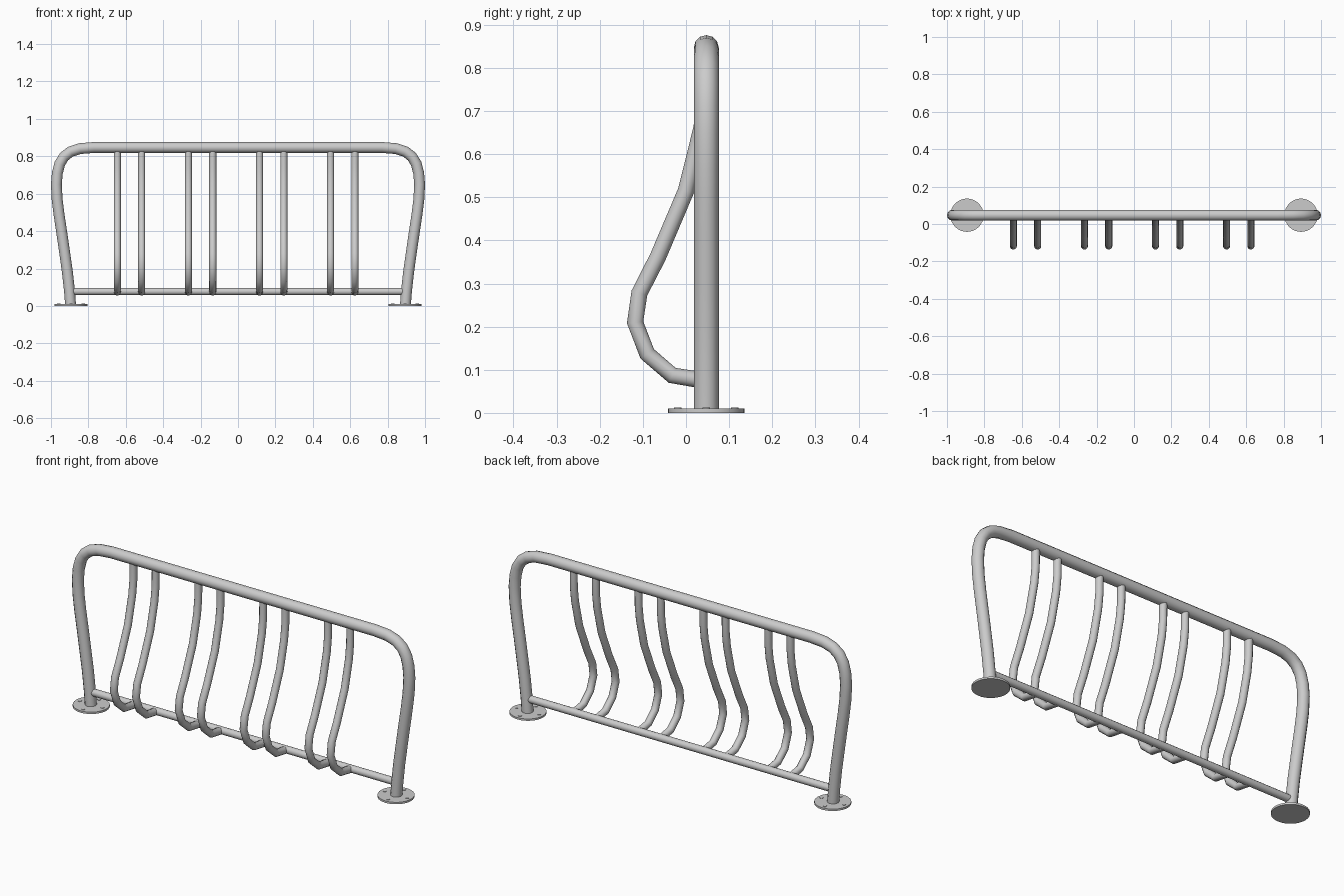
import bpy
import math

if "Cube" in bpy.data.objects:
    bpy.data.objects.remove(bpy.data.objects["Cube"])

Y = 0.047  # plane of the frame


def smooth(obj, angle=50):
    bpy.ops.object.select_all(action='DESELECT')
    obj.select_set(True)
    bpy.context.view_layer.objects.active = obj
    bpy.ops.object.shade_smooth_by_angle(angle=math.radians(angle))


def tube(name, points, radius):
    """Sweep a 12-sided round tube along a path."""
    curve = bpy.data.curves.new(name, 'CURVE')
    curve.dimensions = '3D'
    curve.bevel_depth = radius
    curve.bevel_resolution = 4
    curve.use_fill_caps = True
    spline = curve.splines.new('POLY')
    spline.points.add(len(points) - 1)
    for p, co in zip(spline.points, points):
        p.co = (*co, 1)
    obj = bpy.data.objects.new(name, curve)
    bpy.context.collection.objects.link(obj)
    bpy.ops.object.select_all(action='DESELECT')
    obj.select_set(True)
    bpy.context.view_layer.objects.active = obj
    bpy.ops.object.convert(target='MESH')
    obj = bpy.context.view_layer.objects.active
    obj.name = name
    smooth(obj)
    return obj


def disc(name, x, y, z0, z1, radius, sides):
    bpy.ops.mesh.primitive_cylinder_add(vertices=sides, radius=radius, depth=z1 - z0,
                                        location=(x, y, (z0 + z1) / 2))
    obj = bpy.context.object
    obj.name = name
    smooth(obj)


# Main bent frame tube: right half path, mirrored
half = [(0.895, 0.005), (0.901, 0.08), (0.912, 0.18), (0.926, 0.28), (0.942, 0.39),
        (0.957, 0.49), (0.967, 0.57), (0.971, 0.65), (0.966, 0.71), (0.953, 0.76),
        (0.930, 0.798), (0.895, 0.825), (0.845, 0.841), (0.77, 0.847)]
path = half + [(-x, z) for x, z in reversed(half)]
tube("frame", [(x, Y, z) for x, z in path], 0.029)

# Bottom rail
tube("bottom_rail", [(-0.89, Y, 0.077), (0.89, Y, 0.077)], 0.019)

# Wheel holder bars in four pairs
profile = [(Y, 0.84), (0.046, 0.74), (0.036, 0.66), (0.0, 0.515), (-0.065, 0.362),
           (-0.108, 0.278), (-0.118, 0.21), (-0.09, 0.137), (-0.032, 0.087), (Y, 0.074)]
for i in range(4):
    for j in range(2):
        x = -0.645 + 0.38 * i + 0.13 * j
        tube(f"wheel_bar_{i}_{j}", [(x, y, z) for y, z in profile], 0.019)

# Round base plates with bolt heads
for side, sx in (("left", -1), ("right", 1)):
    cx = 0.893 * sx
    disc(f"base_plate_{side}", cx, Y, 0, 0.01, 0.089, 32)
    for k in range(4):
        a = k * math.pi / 2
        disc(f"bolt_{side}_{k}", cx + 0.066 * math.cos(a), Y + 0.066 * math.sin(a),
             0.008, 0.0125, 0.009, 12)
